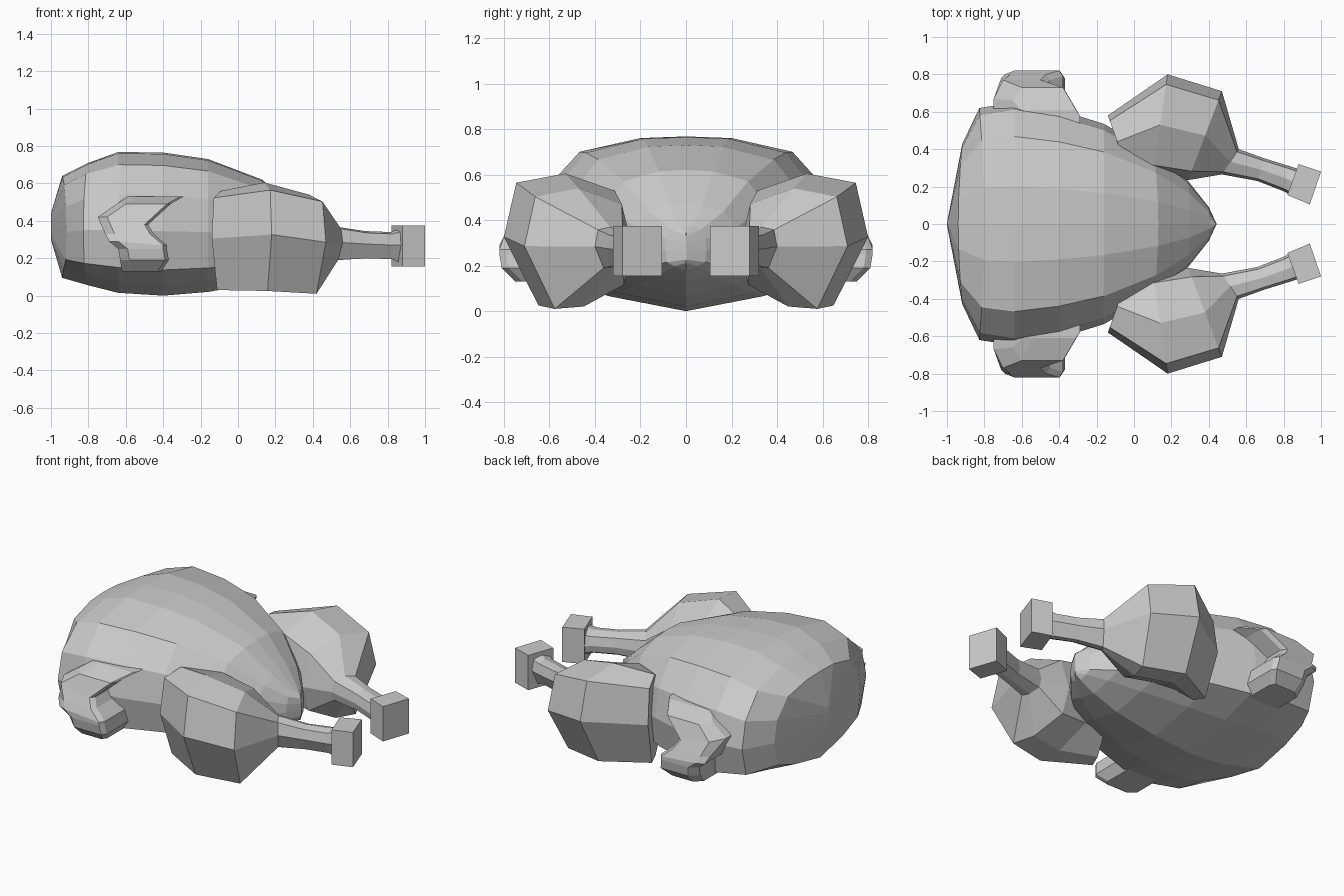
import bpy, bmesh

if "Cube" in bpy.data.objects:
    bpy.data.objects.remove(bpy.data.objects["Cube"])


def loft(name, rings):
    """Skin a list of equal-length closed rings and cap both ends."""
    bm = bmesh.new()
    vs = [[bm.verts.new(p) for p in r] for r in rings]
    n = len(vs[0])
    for a, b in zip(vs, vs[1:]):
        for i in range(n):
            j = (i + 1) % n
            bm.faces.new((a[i], a[j], b[j], b[i]))
    bm.faces.new(vs[0])
    bm.faces.new(vs[-1])
    bmesh.ops.recalc_face_normals(bm, faces=bm.faces)
    me = bpy.data.meshes.new(name)
    bm.to_mesh(me)
    bm.free()
    ob = bpy.data.objects.new(name, me)
    bpy.context.collection.objects.link(ob)
    return ob


def pair(name, rings):
    """Left and right copies mirrored across y = 0."""
    for side, s in (("left", 1), ("right", -1)):
        loft(f"{name}_{side}", [[(x, y * s, z) for x, y, z in r] for r in rings])


# Plump body: half cross-section (width fraction, height fraction), mirrored
half = [(0, 1), (.31, .99), (.72, .91), (.94, .70), (1, .45), (.93, .18), (.55, .085), (0, 0)]
section = half + [(-y, z) for y, z in half[-2:0:-1]]
# x at centre line, sweep, half width, bottom, top
stations = [
    (-1.0, 0, .004, .30, .44),
    (-.94, .12, .43, .095, .64),
    (-.80, -.07, .62, .055, .71),
    (-.64, 0, .65, .015, .768),
    (-.40, 0, .61, .0, .765),
    (-.16, 0, .535, .02, .73),
    (.13, -.15, .38, .07, .62),
    (.30, -.2, .23, .13, .47),
    (.40, 0, .09, .18, .375),
    (.44, 0, .004, .20, .345),
]
loft("body", [[(x + k * (w * u) ** 2, w * u, lo + (hi - lo) * v) for u, v in section]
              for x, k, w, lo, hi in stations])

# Drumsticks: inner xy, outer xy, bottom, top of each ring
oct_sec = [(1, .52), (.9, .93), (.5, 1), (.1, .87), (0, .5), (.08, .2), (.45, .02), (.72, 0)]
leg = [
    ((-.04, .30), (-.14, .58), .03, .56),
    ((.10, .26), (.18, .80), .025, .605),
    ((.29, .235), (.47, .71), .01, .54),
    ((.47, .265), (.56, .40), .19, .37),
    ((.66, .23), (.70, .35), .20, .345),
    ((.80, .175), (.83, .31), .195, .34),
    ((.88, .13), (.92, .28), .16, .37),
]
pair("drumstick", [[(a[0] + (b[0] - a[0]) * t, a[1] + (b[1] - a[1]) * t, lo + (hi - lo) * v)
                    for t, v in oct_sec] for a, b, lo, hi in leg])

# Squared bone ends
foot = [(.82, .155), (.94, .105), (1.0, .28), (.88, .32)]
pair("bone_end", [[(x, y, z) for x, y in foot] for z in (.155, .375)])

# Folded wings: flared upper slab stepping in to the tucked lower joint
# height, rear lift, rear x, front x, outer y at rear, outer y at front
levels = [
    (.53, 0, -.59, -.29, .60, .61),
    (.49, 0, -.65, -.36, .66, .73),
    (.38, .04, -.75, -.48, .67, .77),
    (.33, .00, -.71, -.45, .78, .80),
    (.27, .02, -.69, -.38, .80, .82),
    (.25, .00, -.64, -.38, .78, .82),
    (.19, 0, -.63, -.37, .76, .81),
    (.13, 0, -.62, -.41, .71, .75),
]
pair("wing", [[(x0, .48, z + t), (x0, y0, z + t), (x0 + .05, y1, z + t),
               (x1 - .02, y1, z), (x1, y1 - .03, z), (x1, .48, z)]
              for z, t, x0, x1, y0, y1 in levels])
